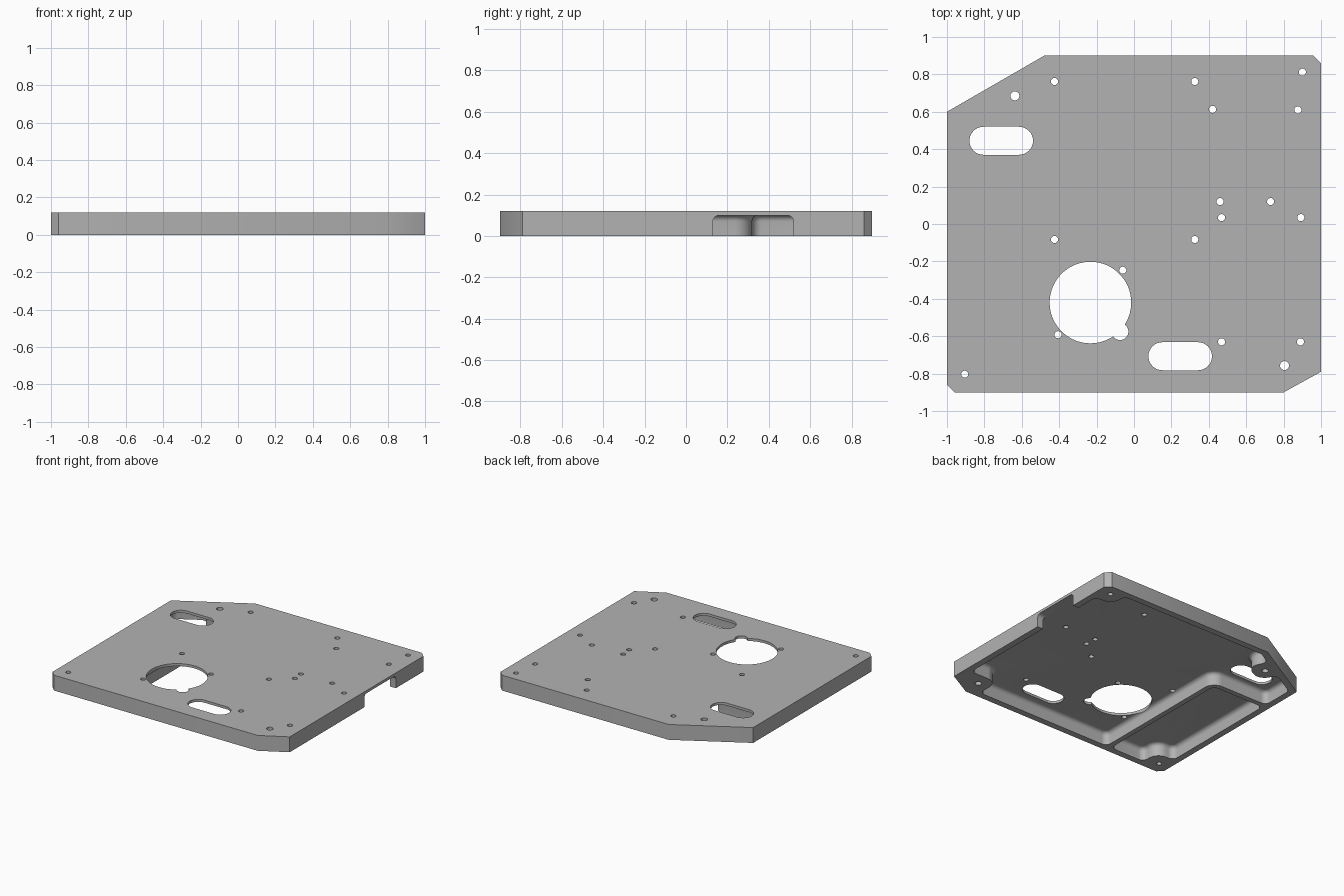
import bpy, bmesh, math
from mathutils import Vector

if "Cube" in bpy.data.objects:
    bpy.data.objects.remove(bpy.data.objects["Cube"])

HEIGHT, CEILING, FILLET = 0.12, 0.10, 0.03
BOSS, CORNER = 0.085, 0.045

grey = bpy.data.materials.new("machined grey")
grey.use_nodes = True
grey.diffuse_color = (0.45, 0.45, 0.45, 1)
grey.node_tree.nodes["Principled BSDF"].inputs["Base Color"].default_value = grey.diffuse_color


def loft(name, rings):
    """Solid through equal-length rings of 3D points, closed at both ends."""
    bm = bmesh.new()
    loops = [[bm.verts.new(p) for p in ring] for ring in rings]
    n = len(loops[0])
    for a, b in zip(loops, loops[1:]):
        for i in range(n):
            j = (i + 1) % n
            bm.faces.new((a[i], a[j], b[j], b[i]))
    bm.faces.new(loops[0][::-1])
    bm.faces.new(loops[-1])
    bmesh.ops.recalc_face_normals(bm, faces=bm.faces)
    mesh = bpy.data.meshes.new(name)
    bm.to_mesh(mesh)
    bm.free()
    mesh.materials.append(grey)
    obj = bpy.data.objects.new(name, mesh)
    bpy.context.collection.objects.link(obj)
    return obj


def prism(name, outline, z0=-0.1, z1=0.3):
    return loft(name, [[(x, y, z) for x, y in outline] for z in (z0, z1)])


def circle(x, y, r, n):
    return [(x + r * math.cos(math.tau * i / n), y + r * math.sin(math.tau * i / n)) for i in range(n)]


def rounded(points, inset=0.0, steps=8):
    """Counter-clockwise polygon moved inward, with round inner corners and wider round bosses."""
    pts = [Vector(p) for p in points]
    out = []
    for i, p in enumerate(pts):
        a = (p - pts[i - 1]).normalized()
        b = (pts[(i + 1) % len(pts)] - p).normalized()
        na, nb = Vector((-a.y, a.x)), Vector((-b.y, b.x))
        convex = a.x * b.y - a.y * b.x > 0
        r = CORNER - inset if convex else BOSS + inset
        side = 1 if convex else -1
        miter = (na + nb) / (1 + na.dot(nb))
        centre = p + miter * (inset + side * r)
        turn = math.atan2(a.x * b.y - a.y * b.x, a.dot(b))
        start = math.atan2(-na.y * side, -na.x * side)
        for k in range(steps + 1):
            t = start + turn * k / steps
            out.append(centre + r * Vector((math.cos(t), math.sin(t))))
    return out


def pocket(name, outline):
    """Pocket cutter whose walls blend into the ceiling with a fillet."""
    rings = [[(p.x, p.y, -0.05) for p in rounded(outline)]]
    for k in range(7):
        t = math.pi / 2 * k / 6
        z = CEILING - FILLET + FILLET * math.sin(t)
        rings.append([(p.x, p.y, z) for p in rounded(outline, FILLET * (1 - math.cos(t)))])
    return loft(name, rings)


def on_bevel(s, d):
    """Point s along the large cut corner and d in from it."""
    return (-0.48 - 0.866 * s + 0.5 * d, 0.9 - 0.5 * s - 0.866 * d)


# Plate with cut corners
plate = prism("base_plate", [(-0.96, -0.9), (0.8, -0.9), (1, -0.79), (1, 0.86),
                             (0.96, 0.9), (-0.48, 0.9), (-1, 0.6), (-1, -0.86)], 0, HEIGHT)
cutters = []

# Underside pockets, leaving rim, bent rib and screw bosses
cutters.append(pocket("main_pocket", [
    (-0.46, -0.85), (0.71, -0.85), (0.71, -0.66), (0.95, -0.66), (0.95, 0.71), (0.8, 0.71),
    (0.8, 0.85), (-0.466, 0.85), on_bevel(0.14, 0.05), on_bevel(0.14, 0.2),
    on_bevel(0.34, 0.2), on_bevel(0.34, 0.05), (-0.95, 0.571), (-0.95, 0.32), (-0.46, 0.32)]))
cutters.append(pocket("side_pocket", [
    (-0.8, -0.85), (-0.5, -0.85), (-0.5, 0.28), (-0.95, 0.28), (-0.95, -0.7), (-0.8, -0.7)]))

# Cable notch through the side rim
notch = [(0.13, -0.05), (0.52, -0.05)]
for cy, first in ((0.49, 0), (0.16, 90)):
    for k in range(7):
        t = math.radians(first + 15 * k)
        notch.append((cy + FILLET * math.cos(t), CEILING - 0.031 + FILLET * math.sin(t)))
cutters.append(loft("side_notch", [[(x, y, z) for y, z in notch] for x in (0.91, 1.1)]))

# Large opening with its side lobe
cutters.append(prism("large_opening", circle(-0.233, -0.42, 0.218, 72)))
cutters.append(prism("opening_lobe", circle(-0.075, -0.575, 0.045, 32)))

# Slots
for cx, cy in ((-0.71, 0.445), (0.247, -0.707)):
    ends = []
    for k in range(34):
        t = -math.pi / 2 + math.pi * (k % 17) / 16 + (math.pi if k > 16 else 0)
        ends.append((cx + (0.095 if k < 17 else -0.095) + 0.075 * math.cos(t), cy + 0.075 * math.sin(t)))
    cutters.append(prism("slot", ends))

# Screw holes
holes = [(-0.425, 0.762), (0.325, 0.762), (-0.425, -0.083), (0.325, -0.083), (0.9, 0.812),
         (0.42, 0.613), (0.876, 0.61), (0.46, 0.12), (0.73, 0.12), (0.468, 0.034), (0.892, 0.034),
         (0.468, -0.63), (0.89, -0.63), (-0.905, -0.803), (-0.06, -0.247), (-0.406, -0.592)]
for x, y in holes:
    cutters.append(prism("screw_hole", circle(x, y, 0.019, 24)))
for x, y in ((-0.637, 0.685), (0.805, -0.757)):
    cutters.append(prism("dowel_hole", circle(x, y, 0.024, 24)))

# Cut everything out of the plate
bpy.context.view_layer.objects.active = plate
for cutter in cutters:
    mod = plate.modifiers.new(cutter.name, "BOOLEAN")
    mod.operation, mod.solver, mod.object = "DIFFERENCE", "EXACT", cutter
    bpy.ops.object.modifier_apply(modifier=mod.name)
    bpy.data.objects.remove(cutter)

bpy.ops.object.select_all(action="DESELECT")
plate.select_set(True)
bpy.ops.object.shade_smooth_by_angle(angle=math.radians(30))
